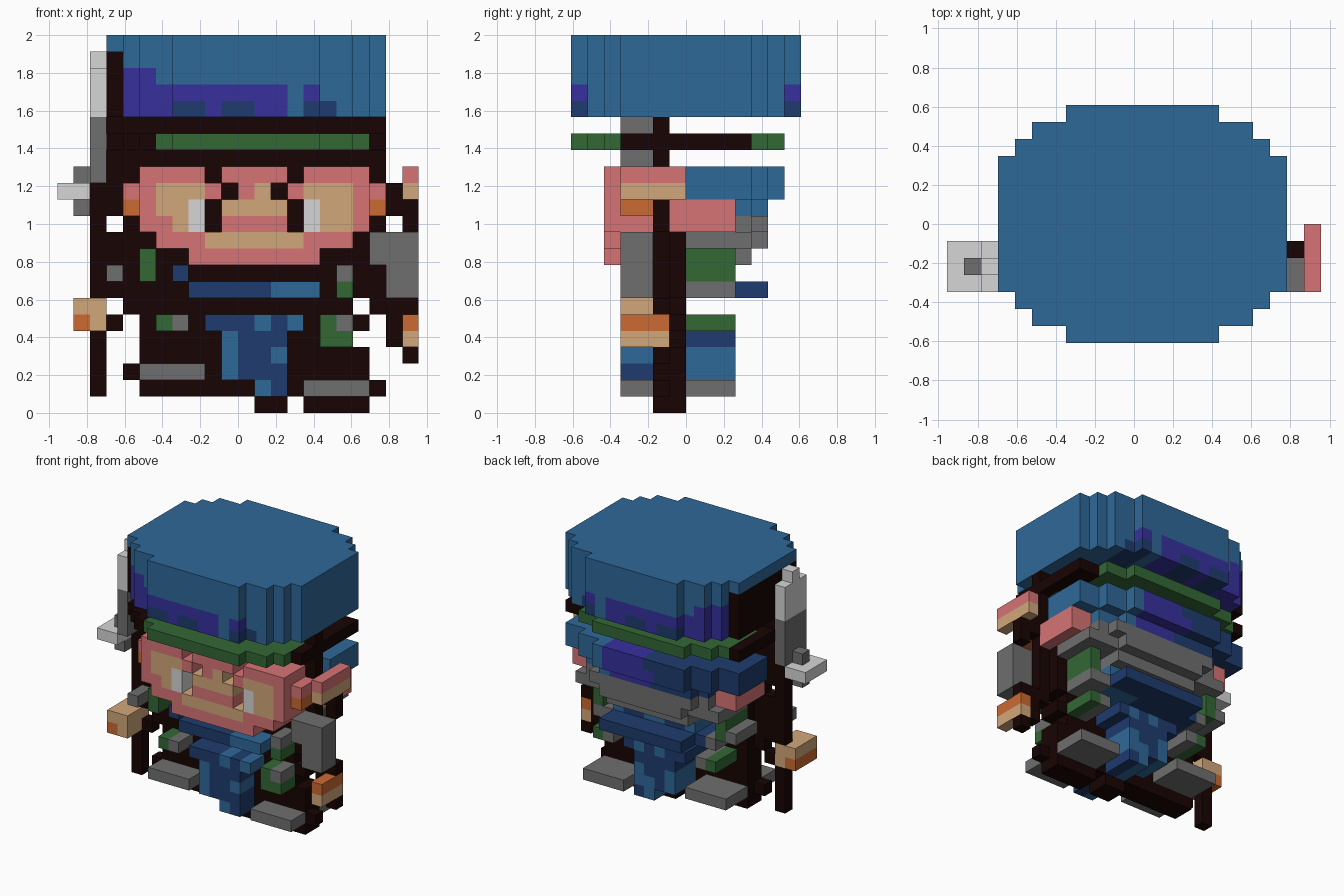
import bpy, bmesh

cube = bpy.data.objects.get("Cube")
if cube:
    bpy.data.objects.remove(cube, do_unlink=True)

V = 2 / 23                      # block size
OX, OY = -11 * V, -7 * V        # grid corner

PALETTE = {
    "N": ("cap_blue", (47, 104, 153)), "D": ("navy", (30, 60, 110)),
    "U": ("purple", (55, 48, 158)), "E": ("green", (51, 104, 53)),
    "R": ("pink", (214, 116, 117)), "T": ("tan", (209, 167, 122)),
    "O": ("orange", (204, 107, 51)), "G": ("grey", (111, 111, 111)),
    "W": ("light_grey", (214, 214, 214)), "B": ("near_black", (23, 4, 3)),
}


def linear(c):
    c /= 255
    return c / 12.92 if c <= 0.04045 else ((c + 0.055) / 1.055) ** 2.4


MATS = {}
for key, (name, rgb) in PALETTE.items():
    m = bpy.data.materials.new(name)
    col = (*[linear(c) for c in rgb], 1)
    m.diffuse_color = col
    m.use_nodes = True
    bsdf = m.node_tree.nodes["Principled BSDF"]
    bsdf.inputs["Base Color"].default_value = col
    bsdf.inputs["Roughness"].default_value = 0.9
    MATS[key] = m


def box(color, i, k, j):
    """Blocks for inclusive column, row and depth ranges."""
    return {(a, b, c): color for a in range(i[0], i[1] + 1)
            for b in range(j[0], j[1] + 1) for c in range(k[0], k[1] + 1)}


def sprite(left, top, lines, depth):
    """Extrude a small pattern along y; depth(i, k) gives first and last layer."""
    cells = {}
    for r, line in enumerate(lines):
        for n, ch in enumerate(line):
            if ch != ".":
                i, k = left + n, top - r
                cells.update(box(ch, (i, i), (k, k), depth(i, k)))
    return cells


def part(name, *groups):
    """Make one object out of the outer faces of its blocks."""
    cells = {}
    for g in groups:
        cells.update(g)
    keys = sorted(set(cells.values()))
    bm = bmesh.new()
    verts = {}

    def vert(p):
        if p not in verts:
            verts[p] = bm.verts.new((OX + p[0] * V, OY + p[1] * V, p[2] * V))
        return verts[p]

    for c, color in cells.items():
        for axis in range(3):
            u, w = (axis + 1) % 3, (axis + 2) % 3
            for side in (0, 1):
                n = list(c)
                n[axis] += 2 * side - 1
                if tuple(n) in cells:
                    continue
                loop = []
                for du, dw in ((0, 0), (1, 0), (1, 1), (0, 1)):
                    p = list(c)
                    p[axis] += side
                    p[u] += du
                    p[w] += dw
                    loop.append(vert(tuple(p)))
                f = bm.faces.new(loop if side else loop[::-1])
                f.material_index = keys.index(color)
    bmesh.ops.dissolve_limit(bm, angle_limit=0.01, verts=bm.verts[:],
                             edges=bm.edges[:], delimit={"MATERIAL"})
    me = bpy.data.meshes.new(name)
    bm.to_mesh(me)
    bm.free()
    for k in keys:
        me.materials.append(MATS[k])
    ob = bpy.data.objects.new(name, me)
    bpy.context.collection.objects.link(ob)


def round_depth(i, k=0):
    """Stepped oval outline of the cap."""
    n = abs(i - 11)
    cut = 0 if n <= 4 else 1 if n <= 6 else 2 if n <= 7 else 3
    return cut, 13 - cut


def rear_depth(i, k=0):
    """Slightly flatter oval for the rear half."""
    n = abs(i - 11)
    return 7, 12 if n <= 4 else 11 if n <= 6 else 10


def front(i, k):
    return 3, 4


def back(i, k):
    return 7, 9


# Cap, its headband and the thin dark rims
part("cap", sprite(3, 22, [
    "NNNNNNNNNNNNNNNNN",
    "BNNNNNNNNNNNNNNNN",
    "BUUNNNNNNNNNNNNNN",
    "BUUUUUUUUUUNUNNNN",
    "BUUUDDUDDUUNDDNNN"], round_depth))
part("headband",
     sprite(3, 16, ["BBBEEEEEEEEEEEEEB"], lambda i, k: (round_depth(i)[0], 6)),
     sprite(3, 16, ["BEEEEEEEEEEEEEEBB"], rear_depth))
part("cap_rims", box("B", (3, 19), (17, 17), (5, 5)),
     box("B", (3, 19), (15, 15), (5, 5)))

# Dark core plate as row spans, thinner at the outer columns
SPANS = {14: [(3, 19)], 13: [(2, 20)], 12: [(2, 21)], 11: [(2, 2), (4, 19), (21, 21)],
         10: [(2, 19)], 9: [(2, 19)], 8: [(2, 19)], 7: [(2, 19)],
         6: [(4, 17), (19, 21)], 5: [(3, 3), (5, 18), (20, 20)],
         4: [(2, 2), (5, 17), (20, 20)], 3: [(2, 2), (5, 18), (21, 21)],
         2: [(2, 2), (4, 18)], 1: [(2, 2), (5, 19)], 0: [(12, 13), (15, 18)]}
core = {}
for k, row in SPANS.items():
    for a, b in row:
        core.update(box("B", (a, b), (k, k), (5, 5)))
        core.update(box("B", (max(a, 6), min(b, 17)) if k in (11, 12) else
                        (max(a, 5), min(b, 18)), (k, k), (6, 6)))
part("core_plate", core)

# Face, with eyes left open to the dark plate
part("face", sprite(4, 14, [
    ".RRRR.RRRR.RRRR.",
    "RRTTTR.RT.RTTTRR",
    "ORTTW.TTTT.WTTRO",
    ".RRTW.RRRR.WTTR.",
    "..RRRTTTTTTRRR..",
    "....RRRRRRRR...."],
    lambda i, k: (2 if 5 <= i <= 18 else 3, 4)))

# Hair at the back, ears and collar
part("back_hair", sprite(3, 14, [
    "DDDDDDDDUUUUNNNNN",
    "DDDDDDDUUUUUNNNNN"], rear_depth),
    sprite(6, 12, ["DDDDDUUUUNNN"],
           lambda i, k: (7, 11 if 7 <= i <= 15 else 10)))
for side, i in (("right", (4, 5)), ("left", (18, 19))):
    part(side + "_ear", box("R", i, (11, 12), (6, 9)))
part("collar", box("G", (6, 17), (11, 11), (7, 10)), box("G", (7, 16), (11, 11), (7, 11)),
     box("G", (5, 18), (10, 10), (7, 10)), box("G", (8, 15), (10, 10), (7, 11)),
     box("G", (8, 15), (9, 9), (7, 10)))

# Tunic, front and back
part("tunic_front", sprite(7, 8, [
    "D........",
    ".DDDDDNNN",
    ".........",
    "..DDDNDN.",
    "...NDDD..",
    "...NDDN..",
    "...NDDD..",
    ".....ND.."], front))
part("tunic_back", sprite(7, 8, [
    ".NDDNNDDN",
    "DDDDDDNNN",
    ".........",
    "..DDNDND.",
    "...DDDD..",
    "...NDDN..",
    "...NDNN..",
    ".....ND.."], back),
    box("D", (8, 15), (7, 7), (10, 11)))

# Sleeves, straps and cuffs
part("sleeves_front", sprite(3, 9, [
    "..E............",
    "G.E...........G",
    "..............E",
    "...............",
    "...EG........EG",
    ".............EE"], front))
part("sleeves_back", sprite(3, 9, [
    "..E...........E",
    ".GE...........E",
    "...G.........GG",
    "...............",
    "...EG........GE"], back))

# Boots
for name, j in (("front", (3, 4)), ("back", (7, 9))):
    part("right_boot_" + name, box("G", (5, 8), (2, 2), j))
    part("left_boot_" + name, box("G", (15, 18), (1, 1), j))

# Sword on the right side, with its hand
part("sword_blade", box("G", (2, 2), (14, 17), (3, 5)),
     box("W", (2, 2), (18, 20), (3, 5)), box("W", (2, 2), (21, 21), (4, 4)))
part("sword_guard", box("W", (0, 1), (13, 13), (3, 5)),
     box("G", (1, 1), (14, 14), (4, 4)), box("G", (1, 1), (12, 12), (4, 4)))
part("right_hand", box("T", (1, 2), (5, 6), (3, 5)), box("O", (1, 1), (5, 5), (3, 5)))

# Shield, raised fingertips and hand on the left side
part("shield", box("G", (19, 21), (9, 10), (3, 4)), box("G", (20, 21), (7, 8), (3, 4)))
part("left_fingers", box("R", (21, 21), (14, 14), (3, 6)), box("T", (21, 21), (13, 13), (3, 6)))
part("left_hand", box("O", (21, 21), (5, 5), (3, 5)), box("T", (21, 21), (4, 4), (3, 5)))
